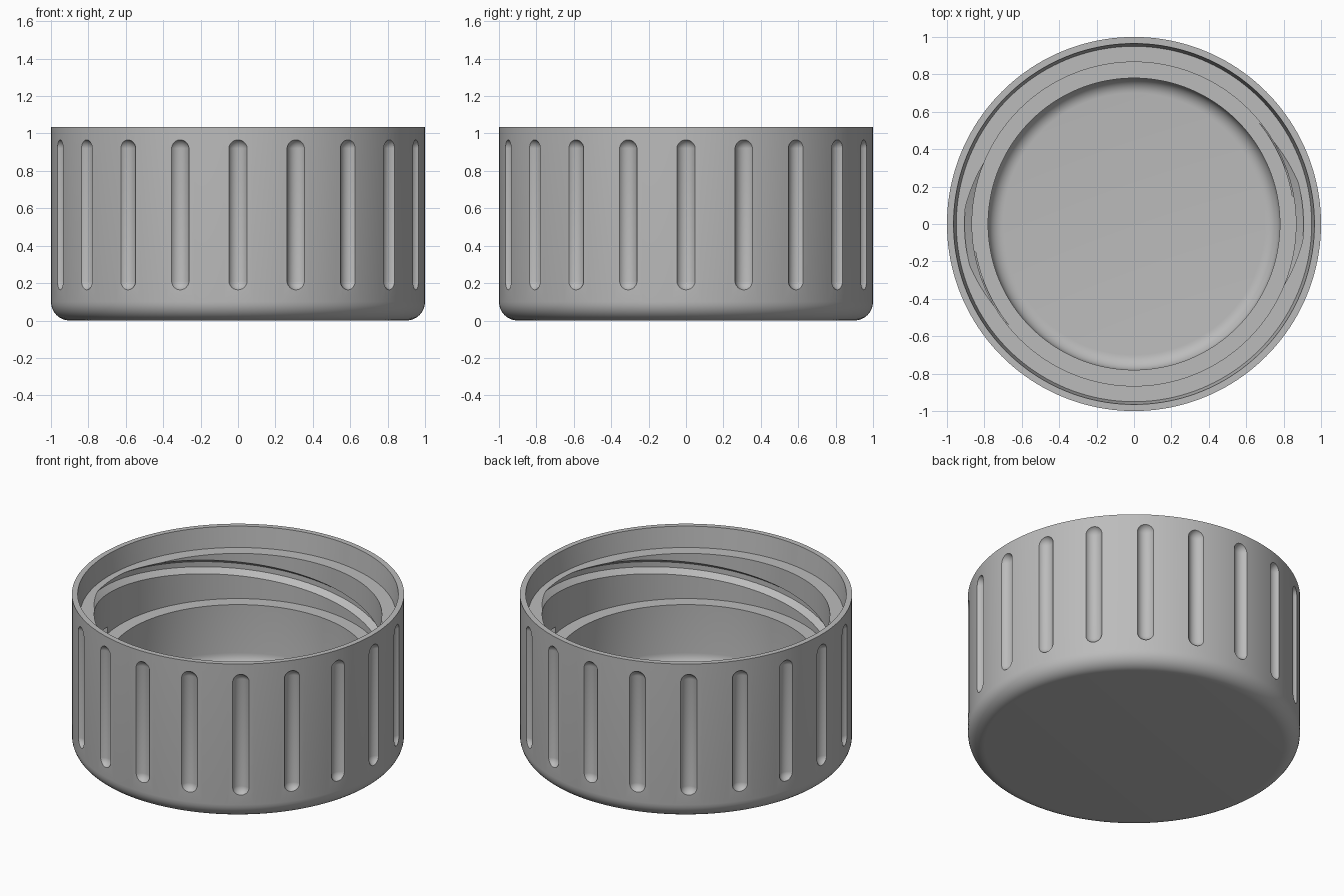
import bpy, bmesh
from math import sin, cos, pi, radians
from mathutils import Matrix, Vector

cube = bpy.data.objects.get("Cube")
if cube:
    bpy.data.objects.remove(cube, do_unlink=True)

grey = bpy.data.materials.new("grey_plastic")
grey.use_nodes = True
colour = (0.5, 0.5, 0.5, 1)
grey.diffuse_color = colour
grey.node_tree.nodes["Principled BSDF"].inputs["Base Color"].default_value = colour


def make_object(name, bm):
    bmesh.ops.recalc_face_normals(bm, faces=bm.faces)
    mesh = bpy.data.meshes.new(name)
    bm.to_mesh(mesh)
    bm.free()
    mesh.materials.append(grey)
    obj = bpy.data.objects.new(name, mesh)
    bpy.context.collection.objects.link(obj)
    return obj


def fillet(r, z, radius, start, end, steps=8):
    """Arc of (radius, height) points around a centre."""
    angles = [radians(start + (end - start) * i / steps) for i in range(steps + 1)]
    return [(r + radius * cos(a), z + radius * sin(a)) for a in angles]


def lathe(profile, segments):
    """Revolve a profile whose two ends lie on the axis."""
    bm = bmesh.new()
    verts = [bm.verts.new((r, 0, z)) for r, z in profile]
    edges = [bm.edges.new(pair) for pair in zip(verts, verts[1:])]
    bmesh.ops.spin(bm, geom=verts + edges, axis=(0, 0, 1), cent=(0, 0, 0),
                   angle=2 * pi, steps=segments, use_merge=True)
    bmesh.ops.remove_doubles(bm, verts=bm.verts, dist=1e-5)
    return bm


# Cap body: rounded base, thin mouth, thread bore, ledge and inner well
profile = [(0, 0)]
profile += fillet(0.9, 0.1, 0.1, -90, 0)
profile += [(1, 1.035), (0.965, 1.035), (0.95, 0.9), (0.866, 0.9),
            (0.866, 0.6), (0.78, 0.6)]
profile += fillet(0.7, 0.28, 0.08, 0, -90)
profile += [(0, 0.2)]
cap = make_object("cap_body", lathe(profile, 160))

# Grip slots: a ring of stretched spheres
SLOTS = 20
bm = bmesh.new()
for i in range(SLOTS):
    new = bmesh.ops.create_uvsphere(bm, u_segments=32, v_segments=17, radius=0.054)["verts"]
    for v in new:
        v.co.z += 0.565 + (0.351 if v.co.z > 0 else -0.351)
    turn = Matrix.Rotation(2 * pi * i / SLOTS, 4, "Z")
    bmesh.ops.transform(bm, matrix=turn @ Matrix.Translation((1.02, 0, 0)), verts=new)
slots = make_object("grip_slot_cutter", bm)


def thread_groove(bm, offset):
    """Sweep a trapezoid section along a rising helix."""
    section = [(0.86, -0.05), (0.906, -0.017), (0.906, 0.017), (0.86, 0.05)]
    rings = []
    for i in range(86):
        a = radians(10 + i * 2.5)
        z = 0.6 + 0.31 * i * 2.5 / 180
        rings.append([bm.verts.new((r * cos(a + offset), r * sin(a + offset), z + h))
                      for r, h in section])
    for low, high in zip(rings, rings[1:]):
        for k in range(4):
            n = (k + 1) % 4
            bm.faces.new((low[k], low[n], high[n], high[k]))
    bm.faces.new(rings[0])
    bm.faces.new(rings[-1])


# Two-start internal thread
bm = bmesh.new()
for offset in (0, pi):
    thread_groove(bm, offset)
grooves = make_object("thread_cutter", bm)

# Cut slots and thread into the body
bpy.ops.object.select_all(action="DESELECT")
bpy.context.view_layer.objects.active = cap
cap.select_set(True)
for cutter in (slots, grooves):
    cutter.hide_render = True
    mod = cap.modifiers.new(cutter.name, "BOOLEAN")
    mod.operation = "DIFFERENCE"
    mod.solver = "EXACT"
    mod.object = cutter
    bpy.ops.object.modifier_apply(modifier=mod.name)
    bpy.data.objects.remove(cutter, do_unlink=True)

bpy.ops.object.shade_smooth_by_angle(angle=radians(25))
